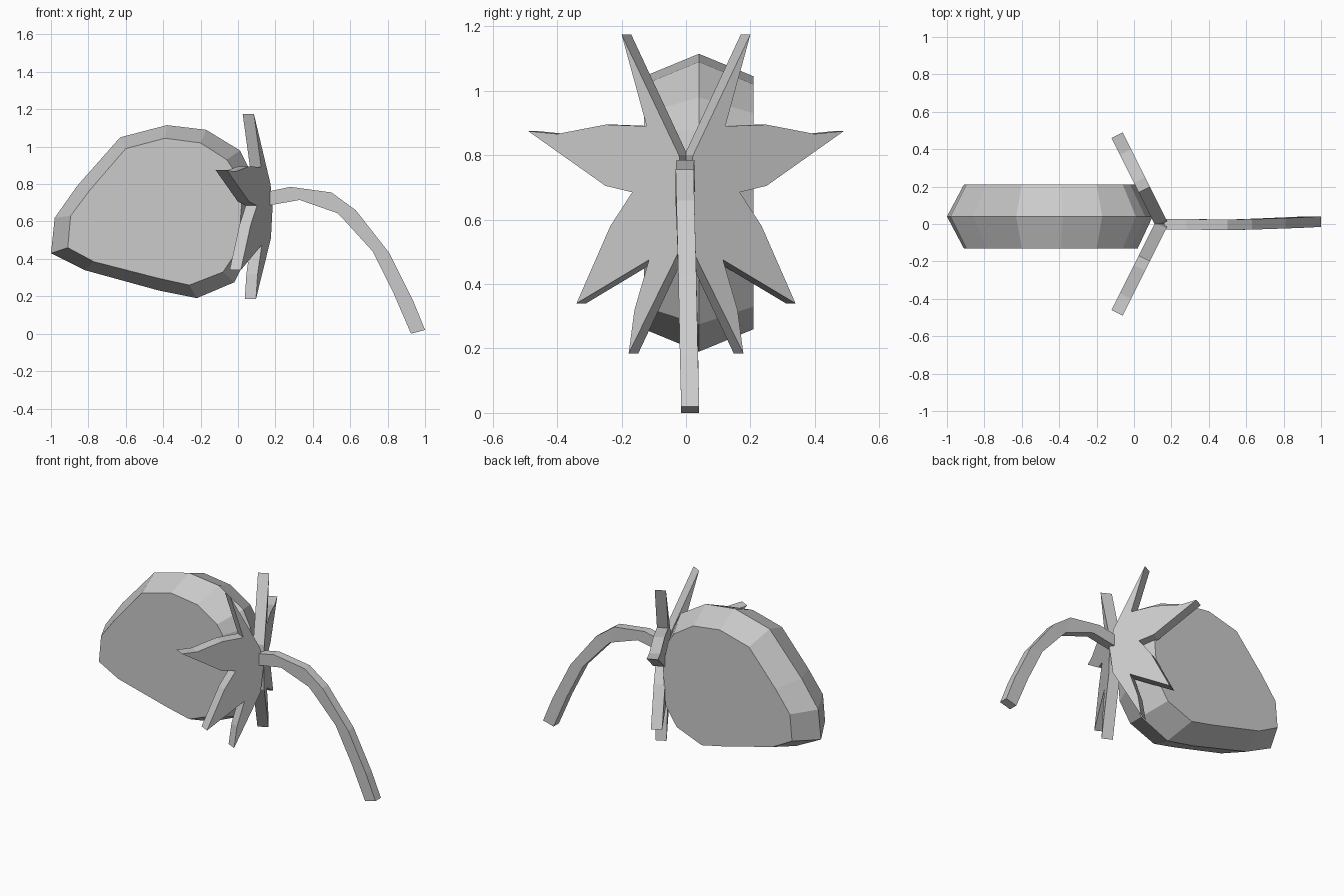
import bpy, bmesh

if "Cube" in bpy.data.objects:
    bpy.data.objects.remove(bpy.data.objects["Cube"])


def loft(name, rings):
    """Bridge closed rings of equal length and cap both ends."""
    bm = bmesh.new()
    loops = [[bm.verts.new(p) for p in ring] for ring in rings]
    n = len(loops[0])
    for a, b in zip(loops, loops[1:]):
        for i in range(n):
            j = (i + 1) % n
            bm.faces.new((a[i], a[j], b[j], b[i]))
    bm.faces.new(loops[0][::-1])
    bm.faces.new(loops[-1])
    bmesh.ops.recalc_face_normals(bm, faces=bm.faces[:])
    mesh = bpy.data.meshes.new(name)
    bm.to_mesh(mesh)
    bm.free()
    obj = bpy.data.objects.new(name, mesh)
    bpy.context.collection.objects.link(obj)
    return obj


# Berry: wide ridge outline in the middle, smaller flat outline on both sides
ridge = [(-1, .43), (-.98, .62), (-.86, .79), (-.63, 1.05), (-.38, 1.115),
         (-.17, 1.09), (.01, .98), (.06, .88), (.10, .70), (.07, .45),
         (-.02, .275), (-.22, .19), (-.42, .23), (-.82, .34)]
side = [(-.91, .46), (-.895, .63), (-.79, .77), (-.60, .99), (-.39, 1.045),
        (-.20, 1.02), (-.06, .93), (-.02, .87), (.02, .70), (0, .45),
        (-.08, .33), (-.26, .26), (-.42, .295), (-.77, .385)]
loft("berry", [[(x, y, z) for x, z in outline]
               for y, outline in ((-.13, side), (.04, ridge), (.21, side))])

# Leaf crown: slanted flat leaf plate, mirrored across y
leaf = [(0, .68), (.022, .80), (.20, 1.175), (.122, .89), (.25, .895),
        (.40, .866), (.49, .875), (.25, .705), (.167, .685), (.235, .58),
        (.34, .34), (.115, .475), (.16, .32), (.178, .185), (.018, .51)]
for sign, label in ((1, "back"), (-1, "front")):
    outer = [(.185 - .5 * y, sign * y, z) for y, z in leaf]
    inner = [(.11 - .5 * v, sign * v, z)
             for v, z in ((max(y - .03, -.005), z) for y, z in leaf)]
    loft("leaf_crown_" + label, [outer, inner])

# Stem: square section following an arch, drifting slightly sideways
upper = [(.16, .76), (.28, .785), (.50, .755), (.63, .66),
         (.81, .43), (.935, .18), (1, .02)]
lower = [(.16, .685), (.33, .715), (.53, .645), (.57, .605),
         (.72, .44), (.83, .22), (.925, 0)]
drift = [0, -.002, -.004, -.002, .004, .009, .013]
loft("stem", [[(u[0], c - .028, u[1]), (u[0], c + .028, u[1]),
               (l[0], c + .028, l[1]), (l[0], c - .028, l[1])]
              for u, l, c in zip(upper, lower, drift)])
